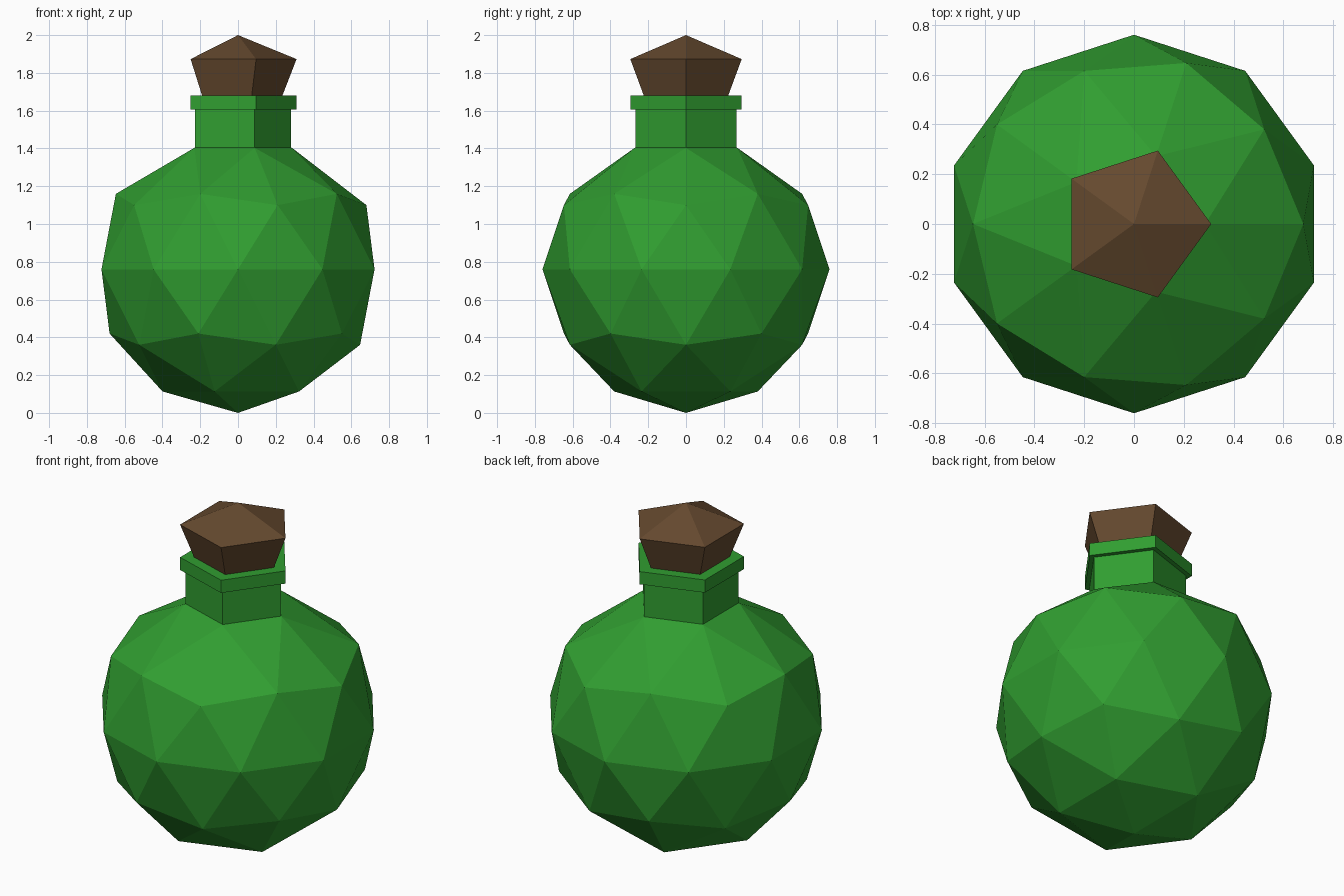
import bpy, bmesh, math

if "Cube" in bpy.data.objects:
    bpy.data.objects.remove(bpy.data.objects["Cube"])

def material(name, rgb):
    m = bpy.data.materials.new(name)
    m.diffuse_color = (*rgb, 1)
    m.use_nodes = True
    m.node_tree.nodes["Principled BSDF"].inputs["Base Color"].default_value = m.diffuse_color
    return m

def finish(bm, name, mat):
    bmesh.ops.recalc_face_normals(bm, faces=bm.faces)
    me = bpy.data.meshes.new(name)
    bm.to_mesh(me)
    bm.free()
    me.materials.append(mat)
    ob = bpy.data.objects.new(name, me)
    bpy.context.collection.objects.link(ob)
    return ob

def place_ring(verts, r, z):
    """Move a ring of vertices to a radius and height, keeping its angles."""
    for v in verts:
        a = math.atan2(v.co.y, v.co.x)
        v.co = (r * math.cos(a), r * math.sin(a), z)

def extrude_rings(bm, edges, profile):
    for r, z in profile:
        geom = bmesh.ops.extrude_edge_only(bm, edges=edges)["geom"]
        place_ring([g for g in geom if isinstance(g, bmesh.types.BMVert)], r, z)
        edges = [g for g in geom if isinstance(g, bmesh.types.BMEdge)]
    return edges

green = material("green glass", (0.03, 0.34, 0.03))
brown = material("brown cork", (0.13, 0.067, 0.028))

# Bottle: faceted ball, its top opened into a five-sided neck and lip
R = 0.76
bm = bmesh.new()
bmesh.ops.create_icosphere(bm, subdivisions=2, radius=R)
for v in bm.verts:
    v.co.z += R
top = max(bm.verts, key=lambda v: v.co.z)
ring = [e.other_vert(top) for e in top.link_edges]
bmesh.ops.delete(bm, geom=[top], context='VERTS')
place_ring(ring, 0.286, 1.403)
rim = [e for e in bm.edges if e.is_boundary]
rim = extrude_rings(bm, rim, [(0.28, 1.405), (0.28, 1.605), (0.31, 1.605),
                              (0.31, 1.68), (0.22, 1.68)])
bmesh.ops.contextual_create(bm, geom=rim)
finish(bm, "bottle", green)

# Cork: flared five-sided stopper with a pointed top
bm = bmesh.new()
base = [bm.verts.new((math.cos(math.tau * i / 5), math.sin(math.tau * i / 5), 0))
        for i in range(5)]
place_ring(base, 0.235, 1.68)
bottom = bm.faces.new(base)
rim = extrude_rings(bm, list(bottom.edges), [(0.31, 1.873)])
apex = bm.verts.new((0, 0, 2.0))
for e in rim:
    bm.faces.new((e.verts[0], e.verts[1], apex))
finish(bm, "cork", brown)
